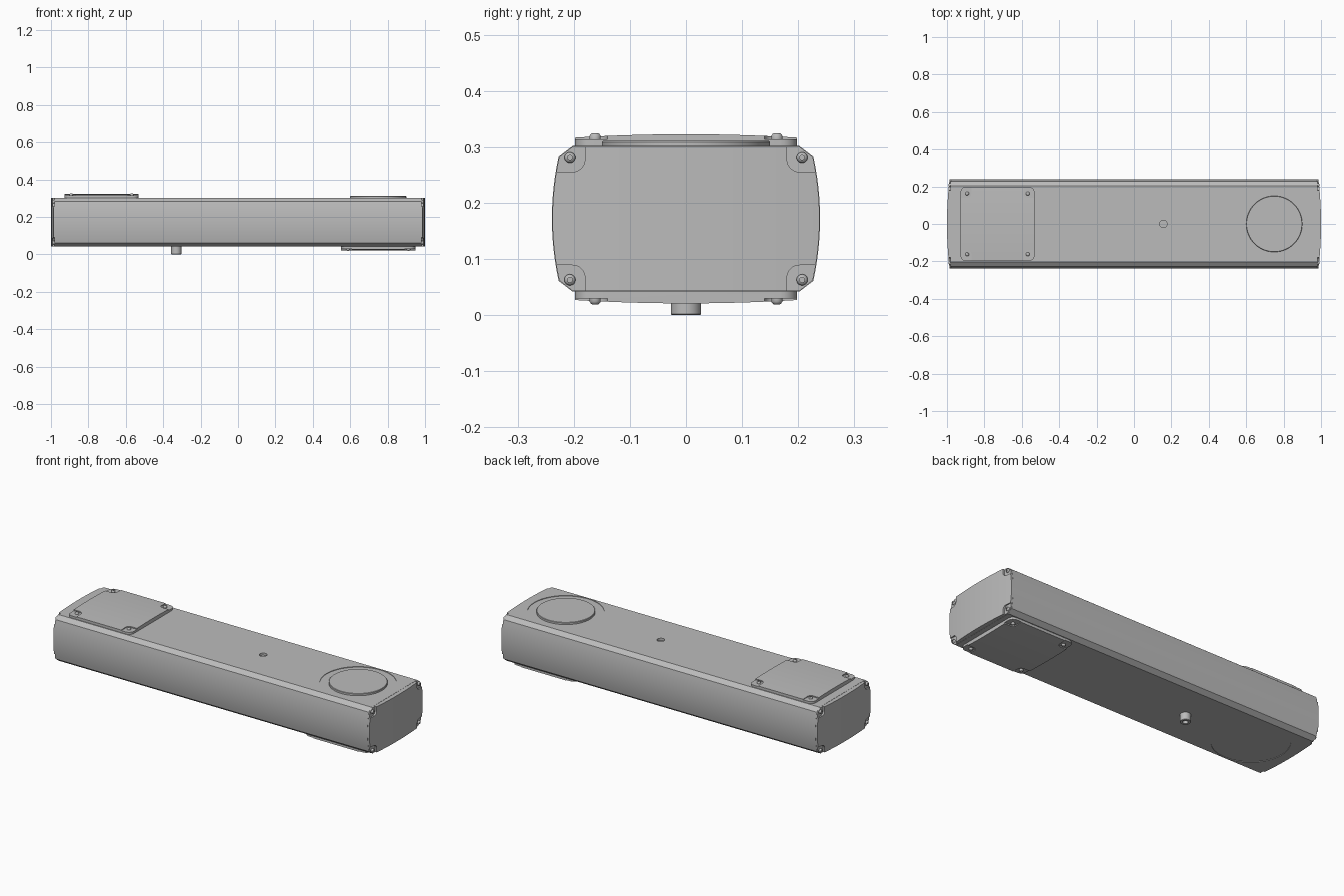
import bpy, bmesh, math
from mathutils import Matrix, Vector

cube = bpy.data.objects.get("Cube")
if cube:
    bpy.data.objects.remove(cube, do_unlink=True)

grey = bpy.data.materials.new("housing grey")
grey.use_nodes = True
colour = (0.5, 0.5, 0.5, 1)
grey.diffuse_color = colour
grey.node_tree.nodes["Principled BSDF"].inputs["Base Color"].default_value = colour

TOP, BOTTOM = 0.302, 0.042
MID = (TOP + BOTTOM) / 2


def add(name, bm):
    bmesh.ops.recalc_face_normals(bm, faces=bm.faces)
    mesh = bpy.data.meshes.new(name)
    bm.to_mesh(mesh)
    bm.free()
    mesh.materials.append(grey)
    ob = bpy.data.objects.new(name, mesh)
    bpy.context.collection.objects.link(ob)
    return ob


def activate(ob):
    bpy.ops.object.select_all(action='DESELECT')
    ob.select_set(True)
    bpy.context.view_layer.objects.active = ob


def smooth(ob, angle=25):
    activate(ob)
    bpy.ops.object.shade_smooth_by_angle(angle=math.radians(angle))
    return ob


def prism(name, outline, axis, lo, hi):
    """Extrude a 2D outline along x (outline is y, z) or z (outline is x, y)."""
    bm = bmesh.new()
    place = (lambda a, b, h: (h, a, b)) if axis == 'x' else (lambda a, b, h: (a, b, h))
    rings = [[bm.verts.new(place(a, b, h)) for a, b in outline] for h in (lo, hi)]
    for ring in rings:
        bm.faces.new(ring)
    n = len(outline)
    for i in range(n):
        j = (i + 1) % n
        bm.faces.new((rings[0][i], rings[0][j], rings[1][j], rings[1][i]))
    return add(name, bm)


def lathe(name, profile, centre, direction, steps=32):
    """Revolve (radius, height) points around a direction."""
    bm = bmesh.new()
    verts = [bm.verts.new((r, 0, h)) for r, h in profile]
    edges = [bm.edges.new(pair) for pair in zip(verts, verts[1:])]
    bmesh.ops.spin(bm, geom=verts + edges, cent=(0, 0, 0), axis=(0, 0, 1),
                   angle=2 * math.pi, steps=steps)
    bmesh.ops.remove_doubles(bm, verts=bm.verts, dist=1e-5)
    turn = Vector(direction).to_track_quat('Z', 'Y').to_matrix().to_4x4()
    bm.transform(Matrix.Translation(centre) @ turn)
    return smooth(add(name, bm), 40)


def cut(ob, tools, operation='DIFFERENCE'):
    for tool in tools:
        mod = ob.modifiers.new("cut", 'BOOLEAN')
        mod.operation, mod.object, mod.solver = operation, tool, 'EXACT'
        activate(ob)
        bpy.ops.object.modifier_apply(modifier=mod.name)
        bpy.data.objects.remove(tool, do_unlink=True)


def rounded(cx, cy, half, radius, steps=6):
    pts = []
    for k, (sx, sy) in enumerate(((1, 1), (-1, 1), (-1, -1), (1, -1))):
        for i in range(steps + 1):
            t = (k + i / steps) * math.pi / 2
            pts.append((cx + sx * (half - radius) + radius * math.cos(t),
                        cy + sy * (half - radius) + radius * math.sin(t)))
    return pts


def circle(cx, cy, r, n=64):
    return [(cx + r * math.cos(2 * math.pi * i / n),
             cy + r * math.sin(2 * math.pi * i / n)) for i in range(n)]


def housing_section(inset=0.0):
    """Flat top and bottom, chamfered corners, gently bulging sides."""
    half = (TOP - BOTTOM) / 2 - inset
    side = []
    for i in range(13):
        t = -1 + i / 6
        side.append((0.239 - inset - 0.012 * t * t, MID + t * (half - 0.019)))
    right = [(0.202, MID - half)] + side + [(0.202, MID + half)]
    return right + [(-y, z) for y, z in reversed(right)]


SIGNS = (-1, 1)
SCREW = [(0, 0.005), (0.0045, 0.005), (0.0045, 0.011), (0.007, 0.010),
         (0.010, 0.006), (0.010, 0)]

# Main housing with shallow round recesses and a small hole
body = prism("housing", housing_section(), 'x', -0.976, 0.976)
cut(body, [prism("cutter", circle(0.75, 0, 0.197), 'z', TOP - 0.003, TOP + 0.1),
           prism("cutter", circle(-0.75, 0, 0.197), 'z', BOTTOM - 0.1, BOTTOM + 0.003),
           prism("cutter", circle(0.157, 0, 0.02, 24), 'z', TOP - 0.012, TOP + 0.1)])
smooth(body)

# Raised disc on top
lathe("round_pad", [(0, 0.012), (0.148, 0.012), (0.15, 0.010), (0.15, -0.002)],
      (0.75, 0, TOP - 0.003), (0, 0, 1), 64)

# Bowed end caps with pocketed corner screws
for s, side in zip(SIGNS, ("right", "left")):
    cap = prism(side + "_end_cap", housing_section(0.001), 'x', s * 0.975, s * 1.05)
    ys = [-0.25 + i / 40 for i in range(21)]
    bow = [(s * (1 - 0.014 * (y / 0.24) ** 2), y) for y in ys]
    cut(cap, [prism("cutter", bow + [(s * 0.9, 0.25), (s * 0.9, -0.25)], 'z', -0.1, 0.5)],
        'INTERSECT')
    for sy in SIGNS:
        for sz in SIGNS:
            pocket = rounded(sy * 0.24, MID + sz * 0.143, 0.06, 0.022)
            cut(cap, [prism("cutter", pocket, 'x', s * 0.982, s * 1.1)])
            lathe(side + "_end_screw", SCREW,
                  (s * 0.981, sy * 0.207, MID + sz * 0.109), (s, 0, 0), 20)
    smooth(cap)

# Square crowned covers: top at one end, underside at the other
for s, cx, name in ((1, -0.73, "top"), (-1, 0.75, "bottom")):
    face = MID + s * (TOP - MID)
    cover = prism(name + "_cover", rounded(cx, 0, 0.198, 0.03), 'z',
                  face - s * 0.001, face + s * 0.05)
    ys = [-0.21 + i * 0.021 for i in range(21)]
    crown = [(y, face + s * (0.021 - 0.006 * (y / 0.198) ** 2)) for y in ys]
    crown += [(0.21, face - s * 0.02), (-0.21, face - s * 0.02)]
    cut(cover, [prism("cutter", crown, 'x', -1.2, 1.2)], 'INTERSECT')
    for sx in SIGNS:
        for sy in SIGNS:
            pocket = rounded(cx + sx * 0.195, sy * 0.195, 0.055, 0.02)
            cut(cover, [prism("cutter", pocket, 'z', face + s * 0.012, face + s * 0.1)])
            lathe(name + "_cover_screw", SCREW,
                  (cx + sx * 0.162, sy * 0.162, face + s * 0.012), (0, 0, s), 20)
    smooth(cover)

# Hollow connector under the housing
lathe("connector", [(0, 0.02), (0.014, 0.02), (0.014, BOTTOM), (0.025, BOTTOM),
                    (0.027, BOTTOM - 0.002), (0.027, -0.002)],
      (-0.33, 0, BOTTOM), (0, 0, -1))
